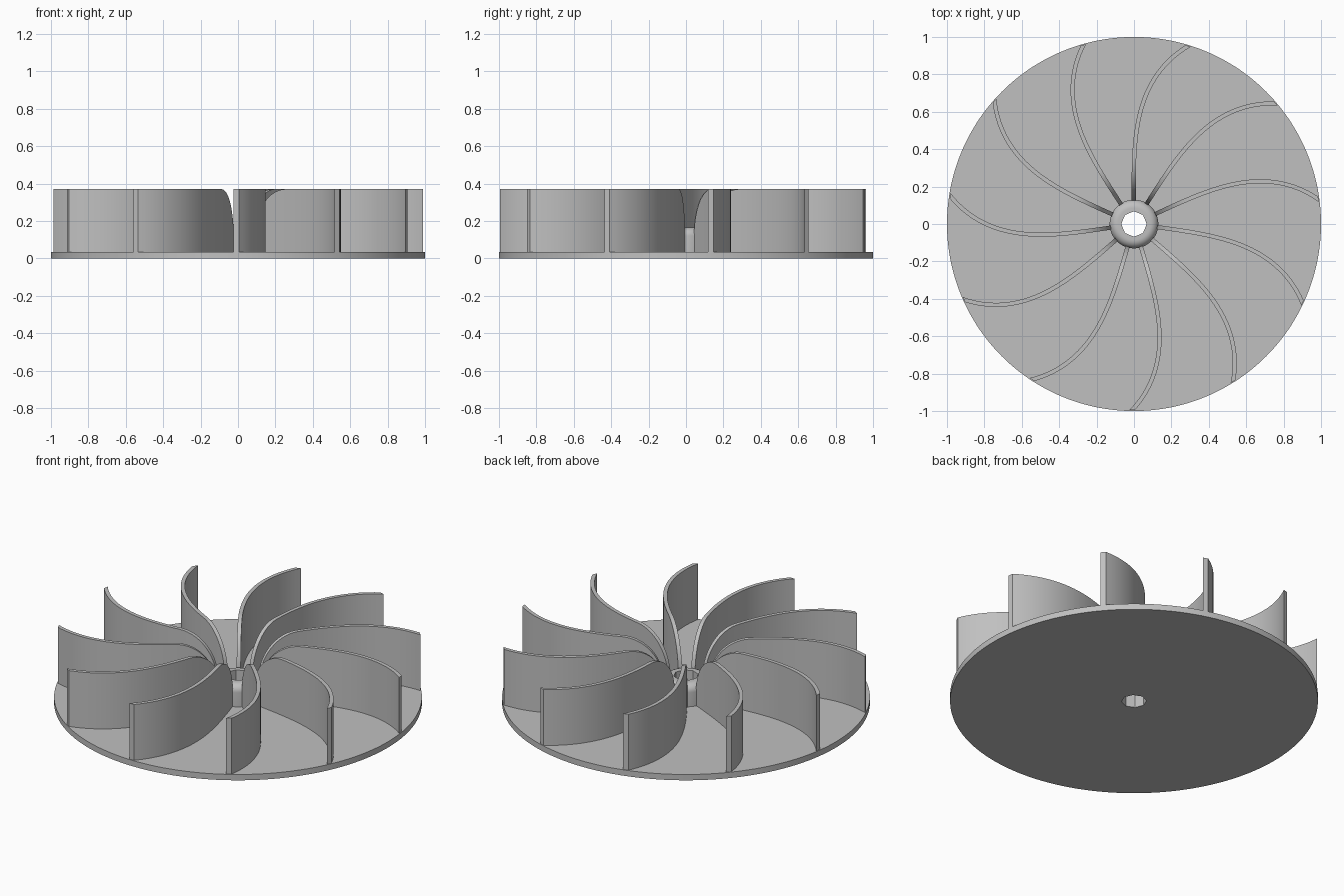
import bpy, bmesh
from math import sin, cos, pi, radians, sqrt

BLADES = 11
SEGMENTS = 176
PLATE_TOP = 0.035
HOLE_SIDES = 8
HOLE_RADIUS = 0.068

if "Cube" in bpy.data.objects:
    bpy.data.objects.remove(bpy.data.objects["Cube"], do_unlink=True)

grey = bpy.data.materials.new("plain grey")
grey.use_nodes = True
grey.diffuse_color = (0.53, 0.53, 0.53, 1)
grey.node_tree.nodes["Principled BSDF"].inputs["Base Color"].default_value = grey.diffuse_color


def finish(bm, name):
    bmesh.ops.recalc_face_normals(bm, faces=bm.faces)
    mesh = bpy.data.meshes.new(name)
    bm.to_mesh(mesh)
    bm.free()
    mesh.materials.append(grey)
    obj = bpy.data.objects.new(name, mesh)
    bpy.context.collection.objects.link(obj)
    bpy.ops.object.select_all(action="DESELECT")
    obj.select_set(True)
    bpy.context.view_layer.objects.active = obj
    bpy.ops.object.shade_smooth_by_angle(angle=radians(30))
    return obj


def hole_radius(angle):
    """Distance from the axis to the faceted bore wall."""
    half = pi / HOLE_SIDES
    return HOLE_RADIUS * cos(half) / cos(angle % (2 * half) - half)


def lathe(name, profile):
    """Revolve a closed profile; a radius of None follows the bore."""
    bm = bmesh.new()
    rings = []
    for r, z in profile:
        ring = []
        for i in range(SEGMENTS):
            a = 2 * pi * i / SEGMENTS
            d = hole_radius(a) if r is None else r
            ring.append(bm.verts.new((d * cos(a), d * sin(a), z)))
        rings.append(ring)
    for k, ring in enumerate(rings):
        nxt = rings[(k + 1) % len(rings)]
        for i in range(SEGMENTS):
            j = (i + 1) % SEGMENTS
            bm.faces.new((ring[i], ring[j], nxt[j], nxt[i]))
    return finish(bm, name)


# Back plate with the bore through it
lathe("back_plate", [(None, 0), (1, 0), (1, PLATE_TOP), (None, PLATE_TOP)])

# Hub with a rounded shoulder
shoulder = [(0.085 + 0.045 * cos(i * pi / 16), 0.12 + 0.045 * sin(i * pi / 16))
            for i in range(9)]
lathe("hub", [(None, PLATE_TOP), (0.13, PLATE_TOP)] + shoulder + [(None, 0.165)])


# Curved blade: sweeps round as it goes out, rounded down to the hub inside
def blade(name, turn):
    stations = [(0.35 - 0.225 * cos(i * pi / 28), 0.12 + 0.25 * sin(i * pi / 28))
                for i in range(15)]
    stations += [(0.35 + 0.645 * i / 28, 0.37) for i in range(1, 29)]
    thickness, sweep = 0.022, radians(17.8)
    bm = bmesh.new()
    sections = []
    for r, top in stations:
        middle = turn + radians(-0.6) + sweep * r ** 3
        slope = 3 * sweep * r ** 3
        half = thickness / (2 * r) * sqrt(1 + slope ** 2)
        corners = [(-half, PLATE_TOP), (half, PLATE_TOP), (half, top), (-half, top)]
        sections.append([bm.verts.new((r * sin(middle + s), r * cos(middle + s), z))
                         for s, z in corners])
    for a, b in zip(sections, sections[1:]):
        for i in range(4):
            j = (i + 1) % 4
            bm.faces.new((a[i], a[j], b[j], b[i]))
    bm.faces.new(sections[0])
    bm.faces.new(sections[-1])
    return finish(bm, name)


for n in range(BLADES):
    blade(f"blade_{n + 1}", 2 * pi * n / BLADES)
